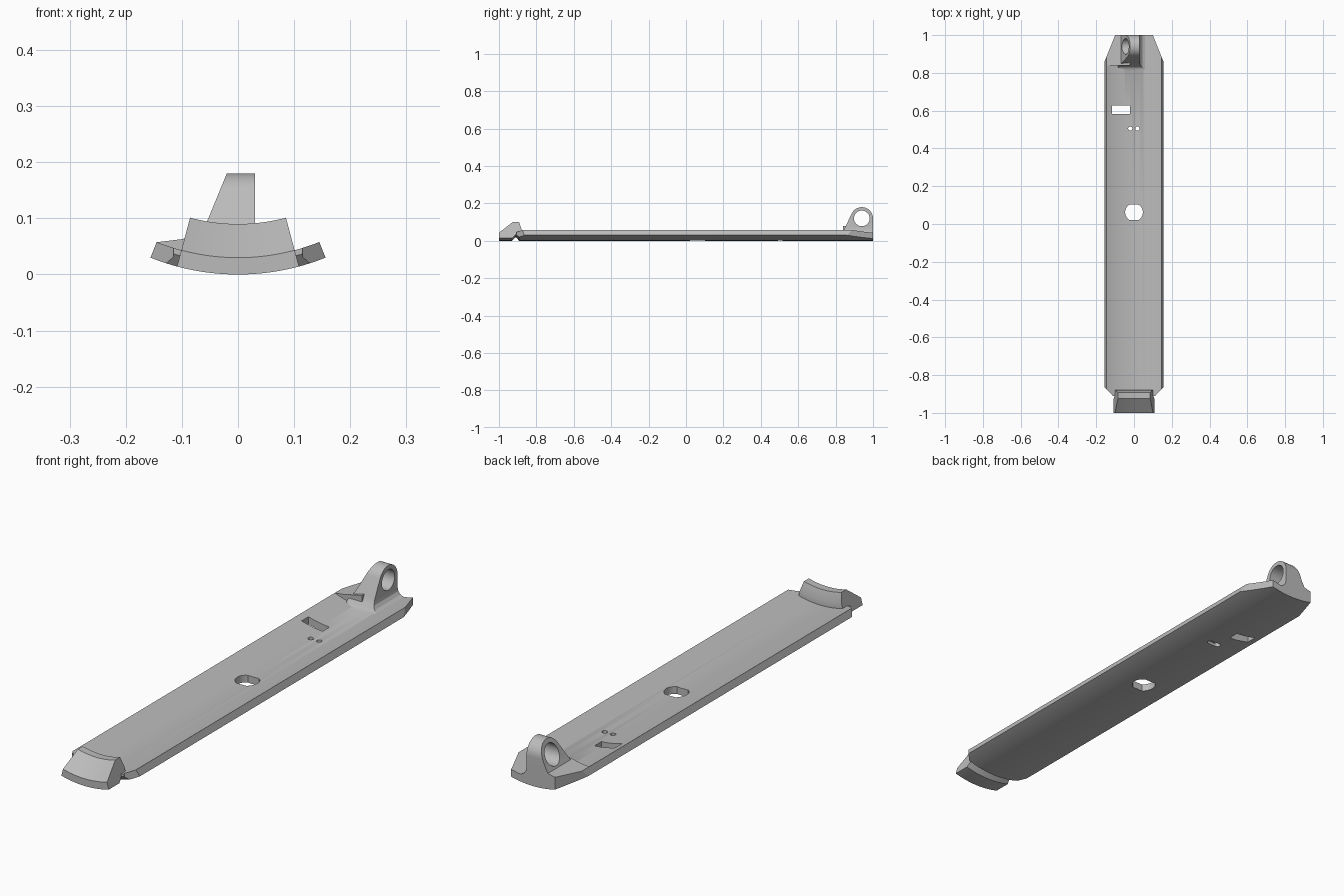
import bpy, bmesh, math

if "Cube" in bpy.data.objects:
    bpy.data.objects.remove(bpy.data.objects["Cube"], do_unlink=True)

R = 0.42  # outer radius of the curved strip, axis runs along y

grey = bpy.data.materials.new("light grey")
grey.use_nodes = True
grey.diffuse_color = (0.5, 0.5, 0.5, 1)
grey.node_tree.nodes["Principled BSDF"].inputs["Base Color"].default_value = (0.5, 0.5, 0.5, 1)


def loft(name, rings):
    """Solid from a list of matching polygon rings."""
    bm = bmesh.new()
    rows = [[bm.verts.new(p) for p in ring] for ring in rings]
    n = len(rows[0])
    for a, b in zip(rows, rows[1:]):
        for i in range(n):
            j = (i + 1) % n
            bm.faces.new((a[i], a[j], b[j], b[i]))
    bm.faces.new(rows[0])
    bm.faces.new(rows[-1][::-1])
    bmesh.ops.recalc_face_normals(bm, faces=bm.faces)
    mesh = bpy.data.meshes.new(name)
    bm.to_mesh(mesh)
    bm.free()
    mesh.materials.append(grey)
    ob = bpy.data.objects.new(name, mesh)
    bpy.context.collection.objects.link(ob)
    return ob


def arc_slab(name, profile, half_angle, steps):
    """Sweep a (y, height above outer surface) profile about the y axis."""
    rings = []
    for k in range(steps + 1):
        a = half_angle * (2 * k / steps - 1)
        rings.append([((R - h) * math.sin(a), y, R - (R - h) * math.cos(a)) for y, h in profile])
    return loft(name, rings)


def prism(name, points, axis, lo, hi):
    """Extrude a 2D polygon along x, y or z."""
    def place(p, t):
        return {"x": (t, p[0], p[1]), "y": (p[0], t, p[1]), "z": (p[0], p[1], t)}[axis]
    return loft(name, [[place(p, t) for p in points] for t in (lo, hi)])


def arc(cx, cy, r, start, end, n):
    angles = [math.radians(start + (end - start) * i / n) for i in range(n + 1)]
    return [(cx + r * math.cos(a), cy + r * math.sin(a)) for a in angles]


def combine(target, other, operation):
    mod = target.modifiers.new("combine", 'BOOLEAN')
    mod.object, mod.operation, mod.solver = other, operation, 'EXACT'
    bpy.context.view_layer.update()
    result = bpy.data.meshes.new_from_object(
        target.evaluated_get(bpy.context.evaluated_depsgraph_get()))
    target.modifiers.clear()
    target.data = result
    bpy.data.objects.remove(other, do_unlink=True)


# Curved strip with a V groove under its front end
strip = arc_slab("curved_strip", [(-0.91, 0), (1, 0), (1, 0.03), (-0.91, 0.03)],
                 math.asin(0.156 / R), 44)
groove = arc_slab("groove", [(-0.93, -0.002), (-0.89, -0.002), (-0.91, 0.02)], 0.5, 40)
combine(strip, groove, 'DIFFERENCE')

# Front hook block
hook = arc_slab("front_hook", [(-1, 0), (-0.93, 0), (-0.912, 0.019), (-0.88, 0.019),
                               (-0.88, 0.05), (-0.893, 0.09), (-0.925, 0.09), (-1, 0.03)],
                math.radians(15), 30)
combine(strip, hook, 'UNION')

# Low wedge beside the rear lug
wedge = prism("wedge", [(-0.145, 0.0575), (-0.1, 0.063), (-0.07, 0.07), (-0.02, 0.08),
                        (-0.02, 0.02), (-0.11, 0.032)], "y", 0.84, 1)
combine(strip, wedge, 'UNION')

# Rear lug: side silhouette crossed with a sloped front silhouette
lug = prism("rear_lug", [(0.81, 0.015), (0.81, 0.03), (0.828, 0.038), (0.845, 0.06)]
            + arc(0.94, 0.12, 0.06, 155, 0, 24) + [(1, 0.015)], "x", -0.2, 0.2)
section = prism("lug_section", [(0.06, 0.01), (0.06, 0.034), (0.044, 0.04), (0.034, 0.052),
                                (0.03, 0.068), (0.03, 0.2), (-0.012, 0.2), (-0.02, 0.18),
                                (-0.055, 0.095), (-0.068, 0.07), (-0.085, 0.045),
                                (-0.085, 0.018)], "y", 0.7, 1.1)
combine(lug, section, 'INTERSECT')
combine(strip, lug, 'UNION')
bore = prism("lug_bore", arc(0.94, 0.12, 0.042, 0, 350, 35), "x", -0.2, 0.2)
combine(strip, bore, 'DIFFERENCE')

# Trim the corners to the plan outline
half = [(0.115, -1.1), (0.115, -0.905), (0.16, -0.86), (0.16, 0.85), (0.1, 1), (0.1, 1.1)]
outline = prism("outline", half + [(-x, y) for x, y in reversed(half)], "z", -0.1, 0.4)
combine(strip, outline, 'INTERSECT')

# Holes through the strip
flat = math.degrees(math.asin(0.04 / 0.047))
holes = [
    arc(0, 0.062, 0.047, -flat, flat, 16) + arc(0, 0.062, 0.047, 180 - flat, 180 + flat, 16),
    [(-0.117, 0.583), (-0.021, 0.583), (-0.021, 0.628), (-0.117, 0.628)],
    arc(-0.02, 0.505, 0.011, 0, 345, 23),
    arc(0.018, 0.505, 0.011, 0, 345, 23),
]
for points in holes:
    combine(strip, prism("hole", points, "z", -0.1, 0.2), 'DIFFERENCE')

# Shallow recess joining the two small holes underneath
recess = arc(0.018, 0.505, 0.012, -90, 90, 12) + arc(-0.02, 0.505, 0.012, 90, 270, 12)
combine(strip, prism("recess", recess, "z", -0.1, 0.012), 'DIFFERENCE')

bpy.ops.object.select_all(action='DESELECT')
strip.select_set(True)
bpy.context.view_layer.objects.active = strip
bpy.ops.object.shade_smooth_by_angle(angle=math.radians(25))
